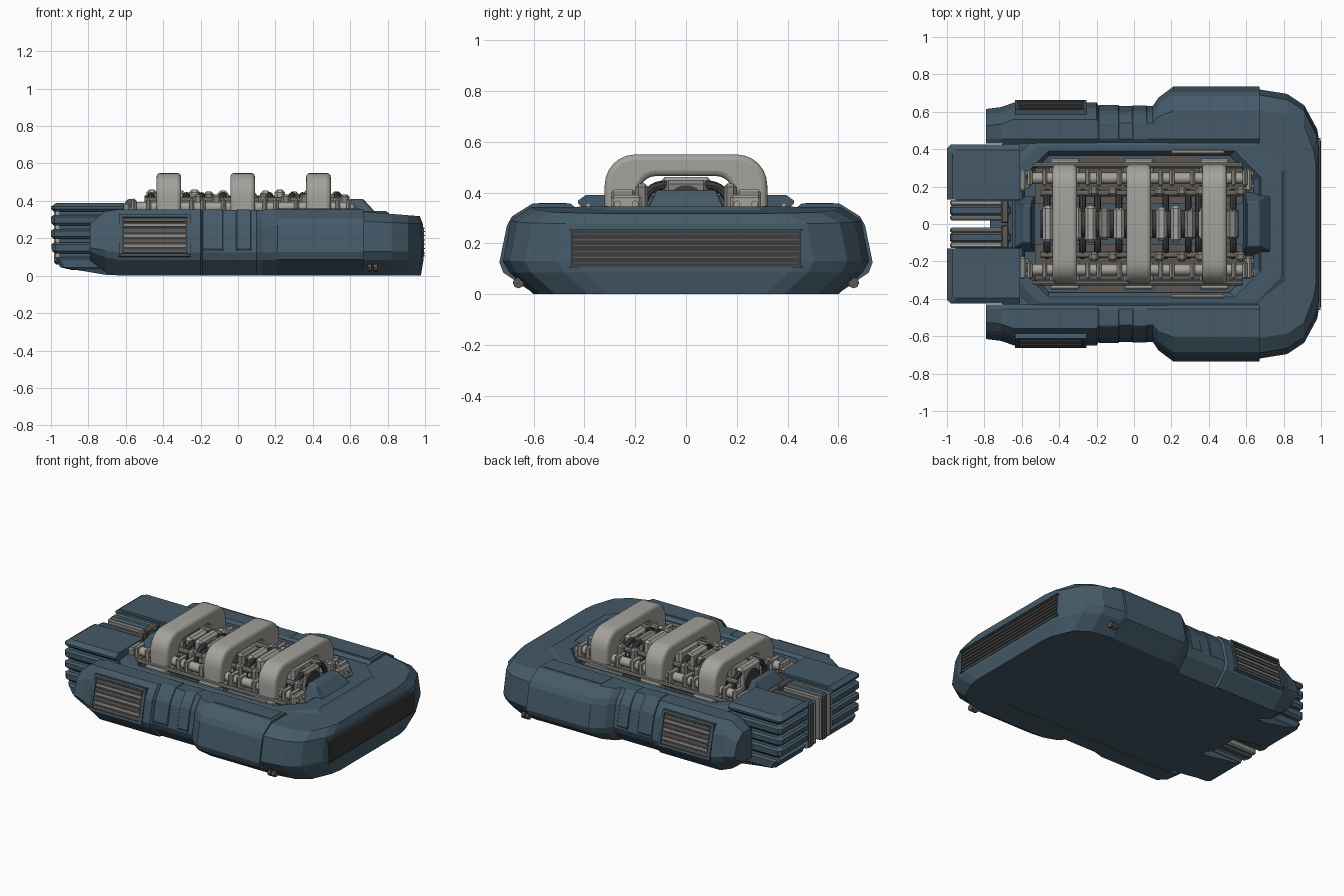
import bpy, bmesh, math
from mathutils import Vector, Matrix

if "Cube" in bpy.data.objects:
    bpy.data.objects.remove(bpy.data.objects["Cube"])


def material(name, rgb):
    m = bpy.data.materials.new(name)
    m.diffuse_color = (*rgb, 1)
    m.use_nodes = True
    m.node_tree.nodes["Principled BSDF"].inputs["Base Color"].default_value = m.diffuse_color
    return m


BLUE = material("slate blue paint", (0.058, 0.102, 0.138))
LIGHT = material("warm light grey", (0.37, 0.36, 0.33))
MID = material("mid grey metal", (0.23, 0.225, 0.205))
DARK = material("dark grey metal", (0.045, 0.045, 0.045))
BROWN = material("brown grey metal", (0.11, 0.095, 0.085))


def finish(name, bm, mat, bevel=0.0, smooth=False, segments=1):
    bmesh.ops.recalc_face_normals(bm, faces=bm.faces)
    me = bpy.data.meshes.new(name)
    bm.to_mesh(me)
    bm.free()
    me.materials.append(mat)
    ob = bpy.data.objects.new(name, me)
    bpy.context.collection.objects.link(ob)
    if bevel:
        mod = ob.modifiers.new("bevel", "BEVEL")
        mod.width, mod.segments = bevel, segments
        mod.limit_method, mod.angle_limit = "ANGLE", math.radians(40)
    if smooth:
        bpy.ops.object.select_all(action="DESELECT")
        ob.select_set(True)
        bpy.context.view_layer.objects.active = ob
        bpy.ops.object.shade_smooth_by_angle(angle=math.radians(35))
    return ob


def loft(name, rings, mat, closed=False, **kw):
    """Skin equal-length rings; cap the ends, or join last ring to first."""
    bm = bmesh.new()
    vs = [[bm.verts.new(p) for p in r] for r in rings]
    n = len(rings[0])
    pairs = list(zip(vs, vs[1:])) + ([(vs[-1], vs[0])] if closed else [])
    for a, b in pairs:
        for i in range(n):
            j = (i + 1) % n
            bm.faces.new((a[i], a[j], b[j], b[i]))
    if not closed:
        bm.faces.new(vs[0])
        bm.faces.new(vs[-1])
    return finish(name, bm, mat, **kw)


def box(name, x, y, z, mat, tilt=0.0, **kw):
    """Box from (min, max) pairs, tilted about its own x axis."""
    bm = bmesh.new()
    c = Vector(((x[0] + x[1]) / 2, (y[0] + y[1]) / 2, (z[0] + z[1]) / 2))
    size = (abs(x[1] - x[0]), abs(y[1] - y[0]), abs(z[1] - z[0]), 1)
    m = Matrix.Translation(c) @ Matrix.Rotation(tilt, 4, "X") @ Matrix.Diagonal(size)
    bmesh.ops.create_cube(bm, size=1, matrix=m)
    return finish(name, bm, mat, **kw)


def rod(name, x0, x1, y, z, r, mat, n=14):
    ring = lambda x: [(x, y + r * math.cos(2 * math.pi * i / n),
                       z + r * math.sin(2 * math.pi * i / n)) for i in range(n)]
    return loft(name, [ring(x0), ring(x1)], mat, smooth=True)


def hose(name, x, y, z, big, r, s, mat, n=8):
    """Quarter bend hose in the yz plane."""
    rings = []
    for k in range(9):
        t = math.radians(-10 + 110 * k / 8)
        ring = []
        for i in range(n):
            a = 2 * math.pi * i / n
            d = big + r * math.cos(a)
            ring.append((x + r * math.sin(a), s * (y + d * math.cos(t)), z + d * math.sin(t)))
        rings.append(ring)
    return loft(name, rings, mat, smooth=True)


def octagon(x0, x1, h, c, z):
    return [(x0, h - c, z), (x0 + c, h, z), (x1 - c, h, z), (x1, h - c, z),
            (x1, c - h, z), (x1 - c, -h, z), (x0 + c, -h, z), (x0, c - h, z)]


# Lower hull with tapered tail
hull = [(-0.77, 0.10, 0.08, 0.28), (-0.74, 0.40, 0.06, 0.29),
        (-0.64, 0.48, 0.004, 0.29), (0.72, 0.48, 0.004, 0.29)]
loft("lower_hull", [[(x, -w, a), (x, w, a), (x, w, b), (x, -w, b)] for x, w, a, b in hull], BLUE)

# Deck rim around the engine bay
loft("deck_rim", [octagon(-0.68, 0.82, 0.46, 0.15, 0.28), octagon(-0.68, 0.82, 0.46, 0.15, 0.325),
                  octagon(-0.65, 0.79, 0.42, 0.14, 0.346), octagon(-0.60, 0.68, 0.39, 0.14, 0.346),
                  octagon(-0.585, 0.64, 0.365, 0.13, 0.31), octagon(-0.585, 0.64, 0.365, 0.13, 0.27)],
     BLUE, closed=True)
loft("bay_floor", [octagon(-0.59, 0.645, 0.37, 0.13, z) for z in (0.285, 0.296)], BLUE)

# Raised hatches at each end of the engine bay
def hatch(name, x0, x1, x2, x3, w):
    loft(name, [[(x0, -w - .05, .30), (x3, -w - .05, .30), (x3, w + .05, .30), (x0, w + .05, .30)],
                [(x1, -w, .41), (x2, -w, .41), (x2, w, .41), (x1, w, .41)]], BLUE, bevel=0.006)


hatch("front_hatch", 0.585, 0.60, 0.67, 0.77, 0.12)
hatch("rear_hatch", -0.67, -0.59, -0.55, -0.53, 0.10)

# Front bumper, one wraparound block
def bumper_ring(X, Y, z, slope=0.0):
    half = [(0.669, Y), (0.82, Y - 0.025), (0.91, Y - 0.085), (X - 0.012, Y - 0.215), (X, Y - 0.29)]
    pts = half + [(x, -y) for x, y in reversed(half)]
    return [(x, y, z - slope * (x - 0.675)) for x, y in pts]


loft("front_bumper", [bumper_ring(0.978, 0.60, 0), bumper_ring(0.992, 0.695, 0.085),
                      bumper_ring(0.992, 0.72, 0.13), bumper_ring(0.988, 0.69, 0.29, 0.04),
                      bumper_ring(0.972, 0.61, 0.342, 0.08)], BLUE)

# Front grille
box("front_grille_back", (0.975, 0.9945), (-0.45, 0.45), (0.11, 0.25), DARK)
for k in range(6):
    z = 0.120 + 0.023 * k
    box("front_grille_slat", (0.98, 1.0), (-0.445, 0.445), (z, z + 0.005), BROWN)
for z in (0.103, 0.25):
    box("front_grille_frame", (0.98, 0.997), (-0.46, 0.46), (z, z + 0.007), BLUE)

# Side pods: one cross-section, stretched to outer width w along x
def pod_ring(x, w, s, lo=0.0, hi=0.355, out=0.0):
    f = lambda z: lo + (hi - lo) * z / 0.355
    k = max(0, w - 0.655) * 0.5
    pts = [(0.43, 0), (w - 0.10 - k, 0), (w - 0.015, 0.085), (w, 0.125), (w - 0.03, 0.27),
           (w - 0.05, 0.305), (w - 0.09 - k, 0.355), (0.455, 0.355), (0.43, 0.335)]
    return [(x, s * (y + (out if y > 0.46 else 0)), f(z) + (out if z > 0.35 else 0)) for y, z in pts]


for s in (1, -1):
    stations = [(-0.79, 0.615, 0.08, 0.28), (-0.71, 0.625, 0.02, 0.345), (-0.64, 0.65, 0, 0.355),
                (-0.20, 0.65, 0, 0.355), (-0.19, 0.63, 0, 0.352), (0.10, 0.63, 0, 0.352),
                (0.13, 0.675, 0, 0.352), (0.21, 0.735, 0, 0.357), (0.672, 0.735, 0, 0.357)]
    loft("side_pod", [pod_ring(x, w, s, a, b) for x, w, a, b in stations], BLUE)
    # Raised bands on the narrow waist
    for x0, x1, o in ((-0.19, -0.08, 0.005), (-0.01, 0.07, 0.003)):
        loft("pod_band", [pod_ring(x, 0.63, s, 0.03, 0.35, o) for x in (x0, x1)], BLUE, bevel=0.004)
    # Panel on the wide shoulder
    box("shoulder_plate", (0.22, 0.65), (s * 0.47, s * 0.58), (0.350, 0.360), BLUE)
    # Tilted side grille
    t = s * 0.235
    yc = lambda z: s * (0.640 - (z - 0.125) * 0.22)
    box("side_grille_back", (-0.62, -0.27), (yc(.21) - .012, yc(.21) + .012), (0.115, 0.31), DARK, t)
    for k in range(7):
        z = 0.13 + 0.027 * k
        box("side_grille_slat", (-0.61, -0.28), (yc(z) - .016, yc(z) + .016), (z - .007, z + .007),
            MID if k % 2 else BROWN, t)
    for z in (0.108, 0.318):
        box("side_grille_frame", (-0.635, -0.255), (yc(z) - .017, yc(z) + .017),
            (z - .008, z + .008), BLUE, t)
    for x in (-0.628, -0.262):
        box("side_grille_post", (x - .008, x + .008), (yc(.21) - .017, yc(.21) + .017),
            (0.108, 0.318), BLUE, t)
    # Small fittings under the bumper corners
    for x in (0.695, 0.725):
        rod("corner_fitting", x, x + 0.02, s * 0.66, 0.045, 0.022, BROWN, 8)

    # Layered tail blocks
    box("tail_block_core", (-0.955, -0.62), (s * 0.125, s * 0.385), (0.05, 0.375), BLUE)
    layers = [(0.03, 0.10, 0.10), (0.118, 0.178, 0.01), (0.196, 0.25, 0.0),
              (0.268, 0.325, 0.0), (0.342, 0.39, 0.0)]
    for z0, z1, a in layers:
        def ring(x, z, i):
            return [(-0.61, s * .13, z), (-0.61, s * (.425 - i), z), (x + .02, s * (.425 - i), z),
                    (x, s * (.405 - i), z), (x, s * .13, z)]
        top = 0.03 if z1 > .38 else 0.015
        loft("tail_layer", [ring(-0.985 + a, z0, 0.015), ring(-1 + a / 2, z0 + .015, 0),
                            ring(-1 + a / 4, z1 - top * .7, 0), ring(-1 + top, z1, top)], BLUE)
    loft("tail_underside", [[(-0.89, s * .13, .035), (-0.89, s * .41, .035), (-0.61, s * .42, .035),
                             (-0.61, s * .13, .035)],
                            [(-0.70, s * .13, .004), (-0.70, s * .40, .004), (-0.61, s * .41, .004),
                             (-0.61, s * .13, .004)]], BLUE)
    # Metal strips between the tail blocks
    box("tail_strip_core", (-0.985, -0.66), (s * 0.045, s * 0.10), (0.06, 0.368), BLUE, bevel=0.012)
    box("tail_strip", (-0.985, -0.68), (s * 0.02, s * 0.046), (0.07, 0.36), MID, bevel=0.008)
    box("tail_strip", (-0.985, -0.68), (s * 0.099, s * 0.129), (0.07, 0.36), LIGHT, bevel=0.008)
    box("tail_cross_block", (-0.71, -0.67), (s * 0.005, s * 0.13), (0.10, 0.372), BROWN, bevel=0.006)

# Three engine arches
arc = [(0.20 + 0.12 * math.cos(a), 0.43 + 0.12 * math.sin(a))
       for a in [math.radians(15 * k) for k in range(7)]]
inner = [(0.12 + 0.06 * math.cos(a), 0.405 + 0.06 * math.sin(a))
         for a in [math.radians(15 * k) for k in range(7)]]
outer = [(0.32, 0.30)] + arc
under = [(0.20, 0.30), (0.195, 0.37)] + inner
profile = outer + [(-y, z) for y, z in reversed(outer)] + [(-y, z) for y, z in under] + under[::-1]
for x in (-0.37, 0.025, 0.43):
    loft("engine_arch", [[(x + d, y, z) for y, z in profile] for d in (-0.066, 0.066)], LIGHT,
         bevel=0.022, segments=3, smooth=True)
    for s in (1, -1):
        box("arch_foot", (x - .078, x + .078), (s * .20, s * .35), (0.29, 0.338), LIGHT, bevel=0.008)

# Engine core: wide light segments, narrow dark gaps
rod("engine_core", -0.50, 0.56, 0, 0.355, 0.075, DARK, 18)
for k in range(14):
    x = -0.49 + 0.076 * k
    w, top, mat = ((0.10, 0.462, LIGHT), (0.085, 0.45, MID), (0.09, 0.455, LIGHT))[k % 3]
    box("core_segment", (x, x + 0.058), (-w, w), (0.30, top), mat, bevel=0.016)

# Side rails, clamps, pipes and hoses
for s in (1, -1):
    rod("engine_rail", -0.56, 0.60, s * 0.245, 0.365, 0.030, LIGHT)
    rod("inner_pipe", -0.50, 0.57, s * 0.165, 0.405, 0.017, MID, 10)
    rod("outer_pipe", -0.54, 0.58, s * 0.315, 0.335, 0.014, MID, 10)
    box("rail_bed", (-0.53, 0.58), (s * .11, s * .30), (0.29, 0.325), BROWN)
    rod("rim_pipe", 0.20, 0.48, s * 0.385, 0.35, 0.010, LIGHT, 8)
    for x0, x1 in ((-0.27, -0.06), (0.12, 0.33)):
        box("bay_side_plate", (x0, x1), (s * .315, s * .37), (0.29, 0.30), BROWN)
    for x in (-0.57, -0.49, -0.26, -0.20, -0.09, 0.13, 0.19, 0.30, 0.52, 0.58):
        box("rail_clamp", (x, x + 0.026), (s * .20, s * .295), (0.30, 0.412), LIGHT, bevel=0.01)
    for x in (-0.24, -0.14, 0.11, 0.23, 0.33, 0.545):
        box("rail_bracket", (x, x + 0.05), (s * .15, s * .20), (0.30, 0.435), MID, bevel=0.012)
    for x in (-0.595, 0.61):
        box("end_flange", (x - .018, x + .018), (s * .175, s * .295), (0.30, 0.39), LIGHT, bevel=0.01)
        for y in (0.20, 0.27):
            rod("flange_bolt", x - .03, x + .03, s * y, 0.355, 0.014, LIGHT, 8)
    for x in (-0.465, -0.275, -0.195, -0.08, 0.17, 0.29, 0.345, 0.53):
        hose("engine_hose", x, 0.085, 0.345, 0.085, 0.018, s, DARK)
